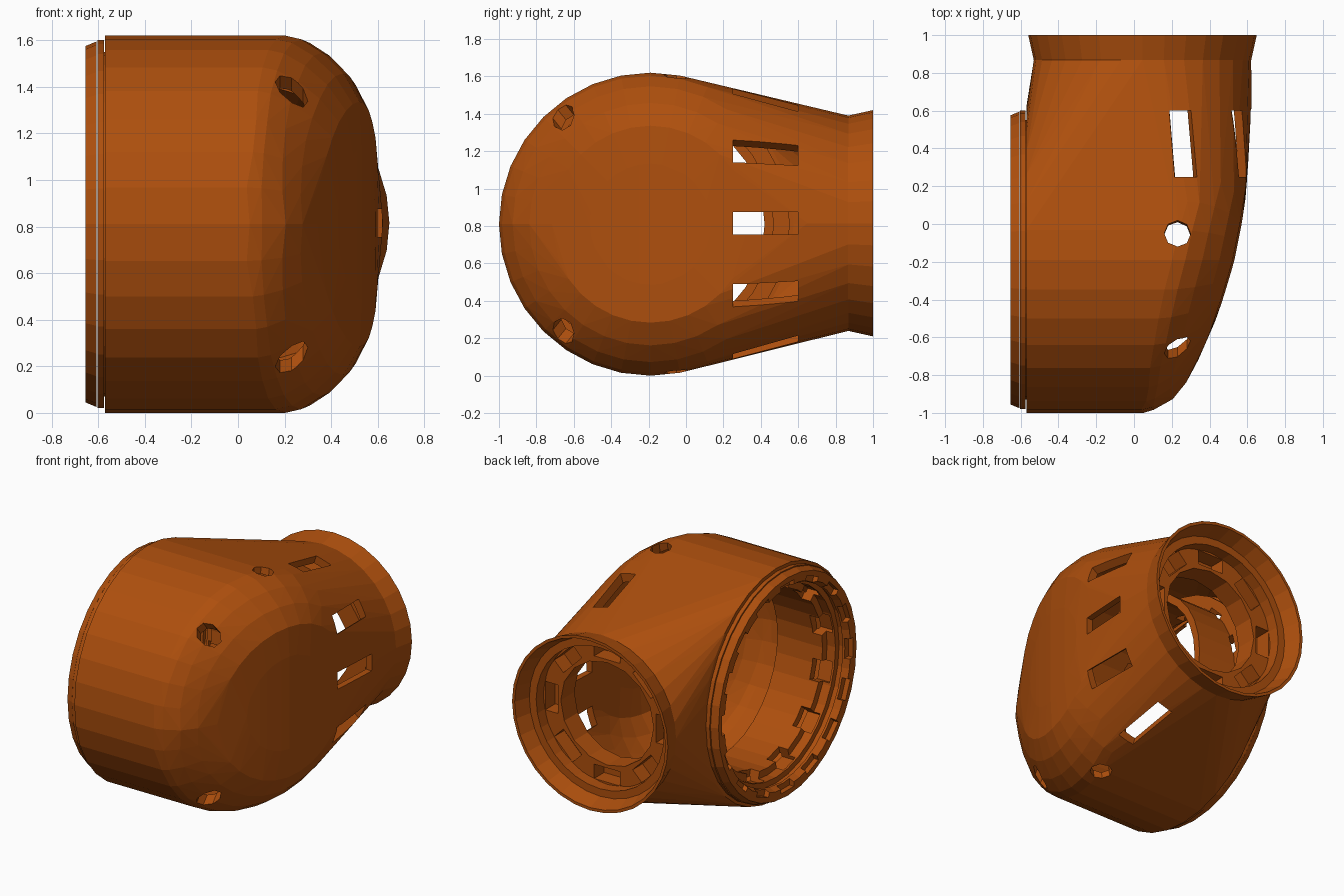
import bpy, bmesh, math
from mathutils import Matrix, Vector

if "Cube" in bpy.data.objects:
    bpy.data.objects.remove(bpy.data.objects["Cube"])

CY, CZ, R = -0.19, 0.81, 0.81      # main drum axis (along x) and radius
NX, NZ = 0.045, 0.815              # neck axis (along y)
N = 32

orange = bpy.data.materials.new("orange_paint")
orange.diffuse_color = (0.42, 0.078, 0.004, 1)
orange.use_nodes = True
orange.node_tree.nodes["Principled BSDF"].inputs["Base Color"].default_value = orange.diffuse_color


def finish(name, bm, hidden=False):
    bmesh.ops.recalc_face_normals(bm, faces=bm.faces)
    me = bpy.data.meshes.new(name)
    bm.to_mesh(me)
    bm.free()
    ob = bpy.data.objects.new(name, me)
    bpy.context.collection.objects.link(ob)
    me.materials.append(orange)
    ob.hide_render = hidden
    return ob


def cut(target, cutters):
    for c in cutters:
        m = target.modifiers.new("cut", 'BOOLEAN')
        m.operation, m.solver, m.object = 'DIFFERENCE', 'EXACT', c
        bpy.context.view_layer.update()
        me = bpy.data.meshes.new_from_object(
            target.evaluated_get(bpy.context.evaluated_depsgraph_get()))
        target.modifiers.clear()
        target.data = me
    for c in cutters:
        bpy.data.objects.remove(c)


def lathe(name, profile, place, n=N):
    """Revolve a closed (radius, height) profile; place(r, h, angle) -> point."""
    bm = bmesh.new()
    rings = [[bm.verts.new(place(r, h, 2 * math.pi * i / n)) for r, h in profile]
             for i in range(n)]
    k = len(profile)
    for i in range(n):
        a, b = rings[i], rings[(i + 1) % n]
        for j in range(k):
            bm.faces.new((a[j], a[(j + 1) % k], b[(j + 1) % k], b[j]))
    return finish(name, bm)


def on_drum(r, h, a):
    return Vector((h, CY + r * math.cos(a), CZ + r * math.sin(a)))


def on_neck(r, h, a):
    return Vector((NX + r * math.cos(a), h, NZ + r * math.sin(a)))


def box(name, centre, size, rot=Matrix()):
    bm = bmesh.new()
    bmesh.ops.create_cube(bm, size=1, matrix=Matrix.Translation(centre) @ rot @
                          Matrix.Diagonal((*size, 1)))
    return finish(name, bm, True)


def cyl(name, centre, radius, depth, rot, n=N):
    bm = bmesh.new()
    bmesh.ops.create_cone(bm, cap_ends=True, segments=n, radius1=radius, radius2=radius,
                          depth=depth, matrix=Matrix.Translation(centre) @ rot)
    return finish(name, bm, True)


# side bulge seen from above: (y, x)
BULGE = [(-1, .05), (-.97, .15), (-.9, .24), (-.8, .3), (-.6, .4), (-.4, .47),
         (-.2, .53), (0, .57), (.2, .6), (.65, .62)]
# how the bulge rounds off towards top and bottom: (ring scale, x drop)
ROUND = [(1, .33), (.98, .26), (.91, .17), (.8, .08), (.65, .01), (.4, 0)]


def bulge(y):
    for (y0, x0), (y1, x1) in zip(BULGE, BULGE[1:]):
        if y <= y1:
            return x0 + (x1 - x0) * max(0, y - y0) / (y1 - y0)
    return BULGE[-1][1]


def shell(name, d, neck_end, hidden=False):
    """Convex body from drum rim, rounded side and neck ring, inset by d."""
    bm = bmesh.new()
    for i in range(N):
        a = 2 * math.pi * i / N
        bm.verts.new(on_drum(R - d, -.57 + d, a))
        for s, drop in ROUND:
            p = on_drum(R * s, 0, a)
            x = bulge(p.y) - drop * abs(math.sin(a)) - d
            bm.verts.new(on_drum((R - d) * s, x, a))
        bm.verts.new(on_neck(.578 - d, .65, a))
        bm.verts.new(on_neck(.575 - d, neck_end, a))
    bmesh.ops.convex_hull(bm, input=bm.verts)
    bmesh.ops.delete(bm, geom=[v for v in bm.verts if not v.link_faces], context='VERTS')
    bmesh.ops.dissolve_limit(bm, angle_limit=.01, verts=bm.verts, edges=bm.edges)
    return finish(name, bm, hidden)


# hollow elbow housing
housing = shell("elbow_housing", 0, .87)
ROT_X = Matrix.Rotation(math.pi / 2, 4, 'Y')
ROT_Y = Matrix.Rotation(math.pi / 2, 4, 'X')
cutters = [shell("cavity", .045, .82, True),
           cyl("drum_bore", (-.55, CY, CZ), .72, .3, ROT_X),
           cyl("neck_bore", (NX, .85, NZ), .525, .3, ROT_Y)]
# vent slots around the neck
for deg in (-72, -36, 0, 36, 72):
    a = math.radians(deg)
    cutters.append(box("slot", on_neck(.68, .425, a), (.4, .35, .12),
                       Matrix.Rotation(-a, 4, 'Y')))
# screw access holes on the rounded shoulder
for deg in (80, 129, 231, 280):
    a = math.radians(deg)
    cutters.append(cyl("hole", on_drum(.76, .23, a), .07, .36,
                       Matrix.Rotation(a - math.pi / 2, 4, 'X'), 8))
cut(housing, cutters)

# drum opening: inner sleeve with clamp notches
flange = lathe("drum_sleeve", [(.745, -.565), (.745, -.44), (.66, -.44), (.66, -.15),
                               (.61, -.15), (.61, -.5), (.66, -.5), (.66, -.565)], on_drum)
cut(flange, [box("notch", on_drum(.63, -.49, math.radians(15 + 30 * i)), (.12, .1, .14),
                 Matrix.Rotation(math.radians(15 + 30 * i), 4, 'X')) for i in range(12)])

# drum opening: seal ring and notched collar
lathe("seal_ring", [(.79, -.575), (.79, -.603), (.7, -.603), (.7, -.56), (.74, -.56),
                    (.74, -.575)], on_drum)
collar = lathe("drum_collar", [(.785, -.607), (.765, -.655), (.7, -.655), (.68, -.607)],
               on_drum)
cut(collar, [box("notch", on_drum(.69, -.645, math.radians(22.5 * i)), (.05, .07, .14),
                 Matrix.Rotation(math.radians(22.5 * i), 4, 'X')) for i in range(16)])

# neck: flared collar with a stepped seat
lathe("neck_collar", [(.575, .865), (.605, 1.0), (.585, 1.0), (.548, .89), (.495, .89),
                      (.495, .76), (.53, .76), (.53, .865)], on_neck)

# neck: mounting flange with eight bolt pockets
mount = lathe("neck_flange", [(.5, .81), (.5, .66), (.36, .66), (.36, .81)], on_neck, 16)
cut(mount, [box("pocket", on_neck(.43, .8, math.radians(45 * i)), (.1, .2, .2),
                Matrix.Rotation(-math.radians(45 * i), 4, 'Y')) for i in range(8)])
